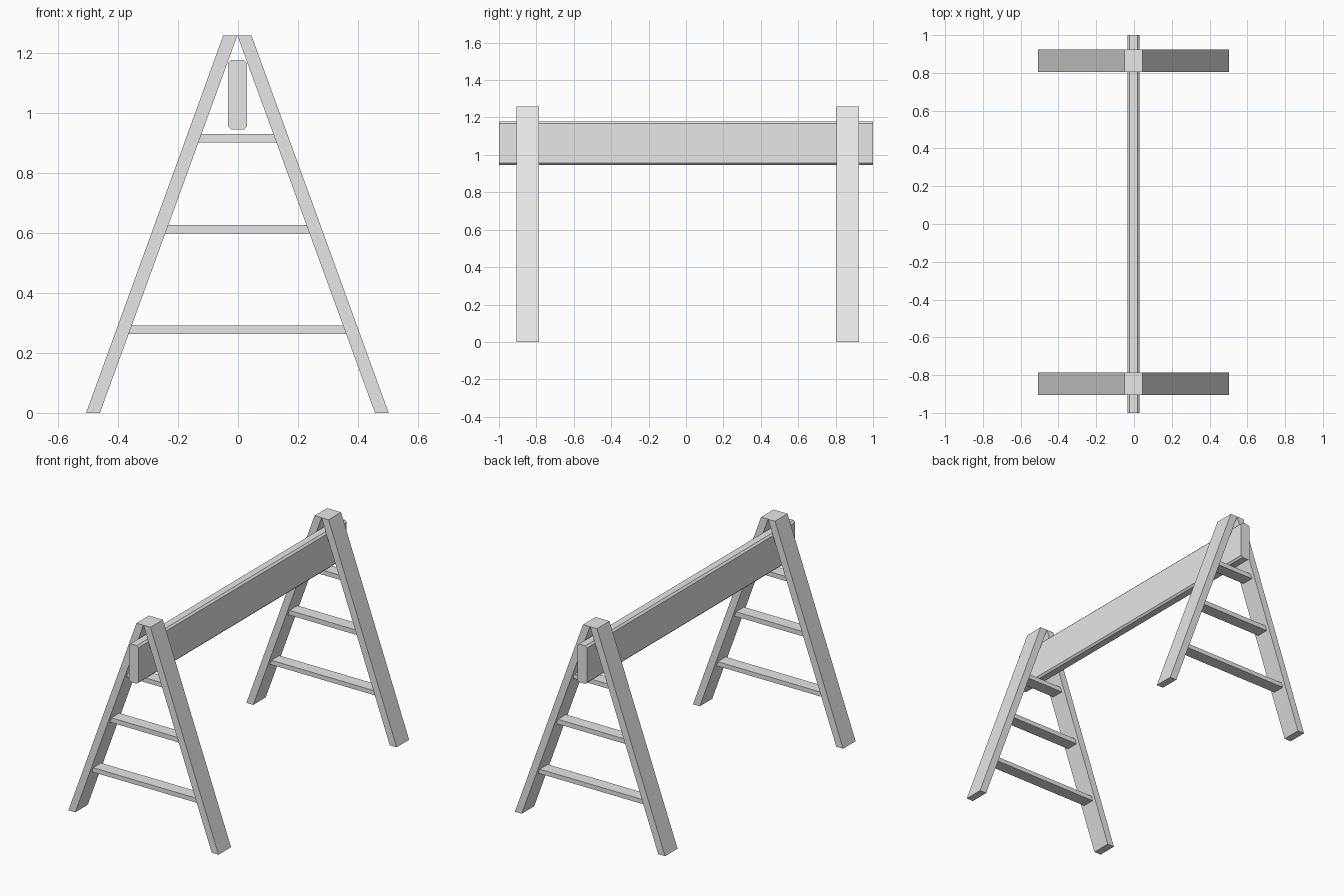
import bpy

cube = bpy.data.objects.get("Cube")
if cube:
    bpy.data.objects.remove(cube, do_unlink=True)

# One plain grey for the whole trestle
grey = bpy.data.materials.new("light_grey")
grey.use_nodes = True
colour = (0.8, 0.8, 0.8, 1)
grey.diffuse_color = colour
grey.node_tree.nodes["Principled BSDF"].inputs["Base Color"].default_value = colour

HEIGHT = 1.26
FOOT_IN, FOOT_OUT = 0.459, 0.505
LEG_TOP = 0.047
CENTRE = -0.002
LEG_DEPTH, RUNG_DEPTH = 0.12, 0.076


def prism(name, profile, y, depth):
    """Extrude an x-z outline along y, centred on the given y."""
    n = len(profile)
    verts = [(px + CENTRE, y + s * depth / 2, pz) for s in (-1, 1) for px, pz in profile]
    faces = [tuple(range(n)), tuple(reversed(range(n, 2 * n)))]
    faces += [(i, i + n, (i + 1) % n + n, (i + 1) % n) for i in range(n)]
    mesh = bpy.data.meshes.new(name)
    mesh.from_pydata(verts, [], faces)
    mesh.materials.append(grey)
    obj = bpy.data.objects.new(name, mesh)
    bpy.context.collection.objects.link(obj)
    return obj


def inner_x(z):
    """Half the clear gap between the legs at height z."""
    return FOOT_IN * (1 - z / HEIGHT)


# Two A-frames, each with a pair of splayed legs and three rungs
for end, y in (("front", -0.845), ("back", 0.865)):
    right = [(-FOOT_OUT, 0), (-FOOT_IN, 0), (0, HEIGHT), (-LEG_TOP, HEIGHT)]
    left = [(-x, z) for x, z in reversed(right)]
    prism(end + "_right_leg", right, y, LEG_DEPTH)
    prism(end + "_left_leg", left, y, LEG_DEPTH)
    for level, low, high in (("lower", 0.264, 0.291), ("middle", 0.598, 0.627), ("upper", 0.903, 0.931)):
        a, b = inner_x(low), inner_x(high)
        prism(f"{end}_{level}_rung", [(-a, low), (a, low), (b, high), (-b, high)], y, RUNG_DEPTH)

# Long beam with chamfered lengthwise edges
W, LOW, HIGH, C = 0.032, 0.946, 1.178, 0.011
prism("cross_beam", [(-W + C, LOW), (W - C, LOW), (W, LOW + C), (W, HIGH - C),
                     (W - C, HIGH), (-W + C, HIGH), (-W, HIGH - C), (-W, LOW + C)], 0, 2)
